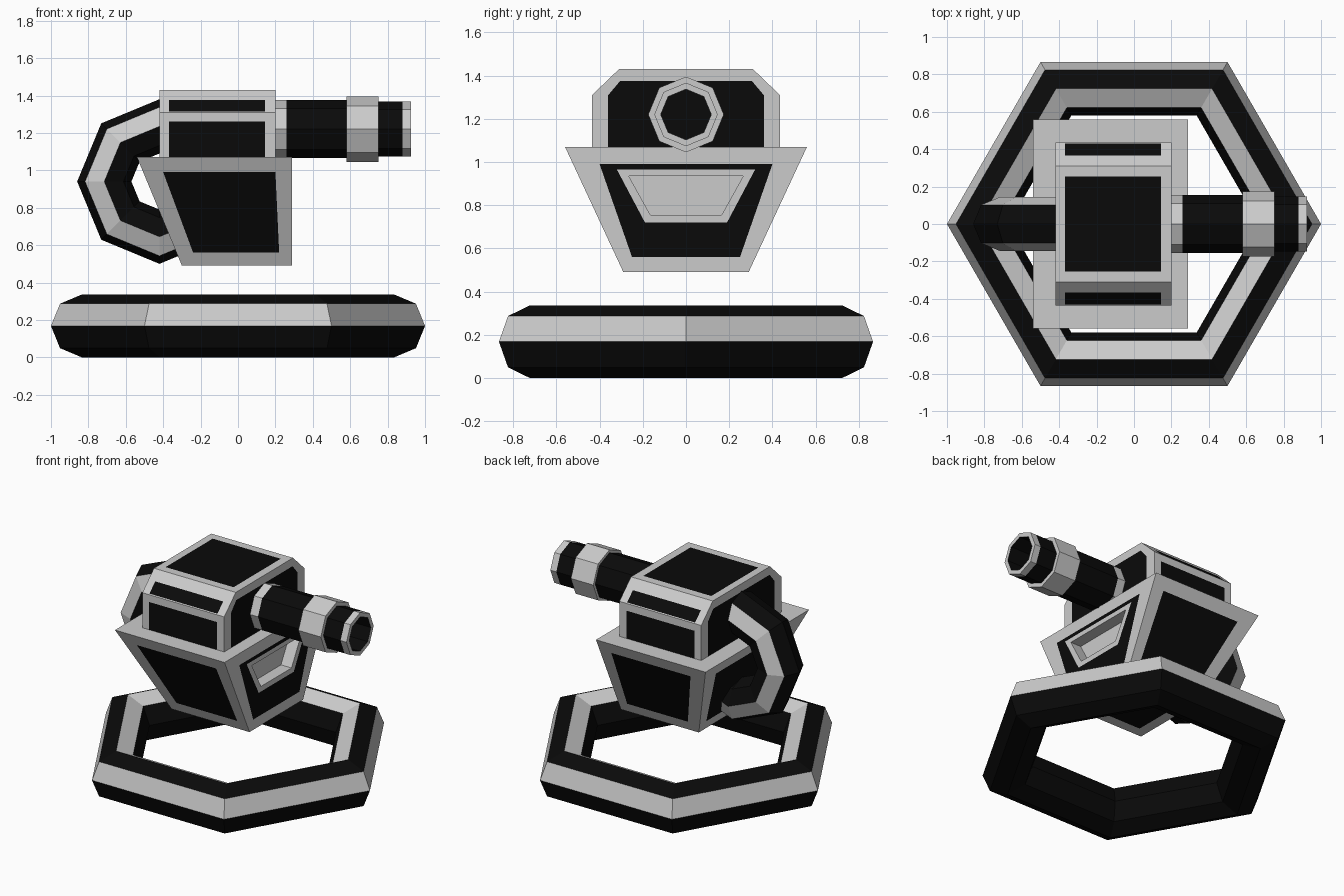
import bpy, bmesh
from math import sin, cos, pi, radians

if "Cube" in bpy.data.objects:
    bpy.data.objects.remove(bpy.data.objects["Cube"])

GREY, BLACK = 0, 1
grey = bpy.data.materials.new("grey_metal")
grey.diffuse_color = (0.8, 0.8, 0.8, 1)
grey.use_nodes = True
grey.node_tree.nodes["Principled BSDF"].inputs["Base Color"].default_value = grey.diffuse_color
black = bpy.data.materials.new("black_metal")
black.diffuse_color = (0.003, 0.003, 0.003, 1)
black.use_nodes = True
black.node_tree.nodes["Principled BSDF"].inputs["Base Color"].default_value = black.diffuse_color


def finish(bm, name):
    bmesh.ops.remove_doubles(bm, verts=bm.verts, dist=0.0005)
    bmesh.ops.recalc_face_normals(bm, faces=bm.faces)
    me = bpy.data.meshes.new(name)
    bm.to_mesh(me)
    bm.free()
    me.materials.append(grey)
    me.materials.append(black)
    ob = bpy.data.objects.new(name, me)
    bpy.context.collection.objects.link(ob)
    return ob


def skin(bm, loops, mat, closed=False, cap=None):
    """Join successive point loops with quads; cap lists (loop index, material)."""
    rows = [[bm.verts.new(p) for p in lp] for lp in loops]
    n = len(rows[0])
    for i in range(len(rows) if closed else len(rows) - 1):
        a, b = rows[i], rows[(i + 1) % len(rows)]
        for j in range(n):
            k = (j + 1) % n
            bm.faces.new((a[j], a[k], b[k], b[j])).material_index = mat(i, j)
    for idx, m in cap or []:
        bm.faces.new(rows[idx]).material_index = m


def panel(bm, outer, inner):
    """Flat face with a grey border and a black panel."""
    skin(bm, [outer, inner], lambda i, j: GREY, cap=[(-1, BLACK)])


def octagon(r, rz=None):
    return [(r * cos(k * pi / 4), (rz or r) * sin(k * pi / 4)) for k in range(8)]


# hexagonal base ring with octagonal section
bm = bmesh.new()
rings = [[((0.835 + u) * cos(a), (0.835 + u) * sin(a), 0.168 + w)
          for u, w in octagon(0.165, 0.168)]
         for a in (i * pi / 3 for i in range(6))]
skin(bm, rings, lambda i, j: GREY if j in (0, 2) else BLACK, closed=True)
finish(bm, "base_ring")

# rear handle: faceted arc ending inside the body
bm = bmesh.new()
rings = [[(-0.42 + (0.295 + u) * cos(a), w, 0.94 + (0.295 + u) * sin(a))
          for u, w in octagon(0.145)]
         for a in (radians(d) for d in range(90, 316, 45))]
skin(bm, rings, lambda i, j: GREY if j in (1, 6) else BLACK,
     cap=[(0, BLACK), (-1, BLACK)])
finish(bm, "rear_handle")

# lower body: tapered box with panels
ZT, ZB = 1.07, 0.49
def t(z): return (z - ZB) / (ZT - ZB)
def side_y(z): return 0.29 + 0.27 * t(z)
def back_x(z): return -0.30 - 0.24 * t(z)
def trapezoid(x, top, zt, bot, zb):
    fx = x if callable(x) else (lambda z: x)
    return [(fx(zt), -top, zt), (fx(zb), -bot, zb), (fx(zb), bot, zb), (fx(zt), top, zt)]

bm = bmesh.new()
for s in (-1, 1):
    def on_side(pts):
        return [(x, s * side_y(z), z) for x, z in pts]
    panel(bm, on_side([(-0.54, ZT), (-0.30, ZB), (0.29, ZB), (0.29, ZT)]),
          on_side([(-0.40, 0.99), (-0.24, 0.56), (0.22, 0.56), (0.20, 0.99)]))
panel(bm, trapezoid(back_x, 0.56, ZT, 0.29, ZB), trapezoid(back_x, 0.40, 0.99, 0.25, 0.56))
# front end with a recessed slot
skin(bm, [trapezoid(0.29, 0.56, ZT, 0.29, ZB),
          trapezoid(0.29, 0.40, 0.99, 0.25, 0.56),
          trapezoid(0.29, 0.32, 0.965, 0.19, 0.72),
          trapezoid(0.29, 0.265, 0.935, 0.165, 0.755),
          trapezoid(0.21, 0.265, 0.935, 0.165, 0.755)],
     lambda i, j: BLACK if i == 1 else GREY, cap=[(-1, GREY)])
def flat(x0, x1, y, z):
    return [(x0, -y, z), (x1, -y, z), (x1, y, z), (x0, y, z)]
panel(bm, flat(-0.30, 0.29, 0.29, ZB), flat(-0.23, 0.22, 0.22, ZB))
bm.faces.new([bm.verts.new(p) for p in flat(-0.54, 0.29, 0.56, ZT)])
finish(bm, "lower_body")

# head: chamfered block with panels, foot sunk into the lower body
X0, X1, P0, P1, FOOT = -0.42, 0.20, -0.37, 0.145, 1.03
def end_loop(x, y, z0, z1, yt, zt):
    return [(x, -y, z0), (x, y, z0), (x, y, z1), (x, yt, zt), (x, -yt, zt), (x, -y, z1)]
def strip(x0, x1, a, b):
    return [(x0, *a), (x1, *a), (x1, *b), (x0, *b)]

bm = bmesh.new()
for x in (X0, X1):
    panel(bm, end_loop(x, 0.435, FOOT, 1.31, 0.31, 1.43),
          end_loop(x, 0.36, 1.05, 1.31, 0.305, 1.375))
for s in (-1, 1):
    panel(bm, strip(X0, X1, (s * 0.435, FOOT), (s * 0.435, 1.31)),
          strip(P0, P1, (s * 0.435, 1.05), (s * 0.435, 1.26)))
    panel(bm, strip(X0, X1, (s * 0.435, 1.31), (s * 0.31, 1.43)),
          strip(P0, P1, (s * 0.4298, 1.315), (s * 0.3673, 1.375)))
panel(bm, flat(X0, X1, 0.31, 1.43), flat(P0, P1, 0.255, 1.43))
bm.faces.new([bm.verts.new(p) for p in flat(X0, X1, 0.435, FOOT)])
finish(bm, "head")

# barrel: octagonal lathe along x; each entry is (x, radius, colour of next band)
profile = [(0.19, 0.155, GREY), (0.26, 0.155, BLACK), (0.58, 0.155, GREY),
           (0.58, 0.175, GREY), (0.75, 0.175, GREY), (0.75, 0.147, BLACK),
           (0.88, 0.147, GREY), (0.925, 0.147, GREY), (0.925, 0.117, BLACK),
           (0.77, 0.117, BLACK)]
bm = bmesh.new()
skin(bm, [[(x, u, 1.22 + w) for u, w in octagon(r)] for x, r, _ in profile],
     lambda i, j: profile[i][2], cap=[(0, GREY), (-1, BLACK)])
finish(bm, "barrel")
